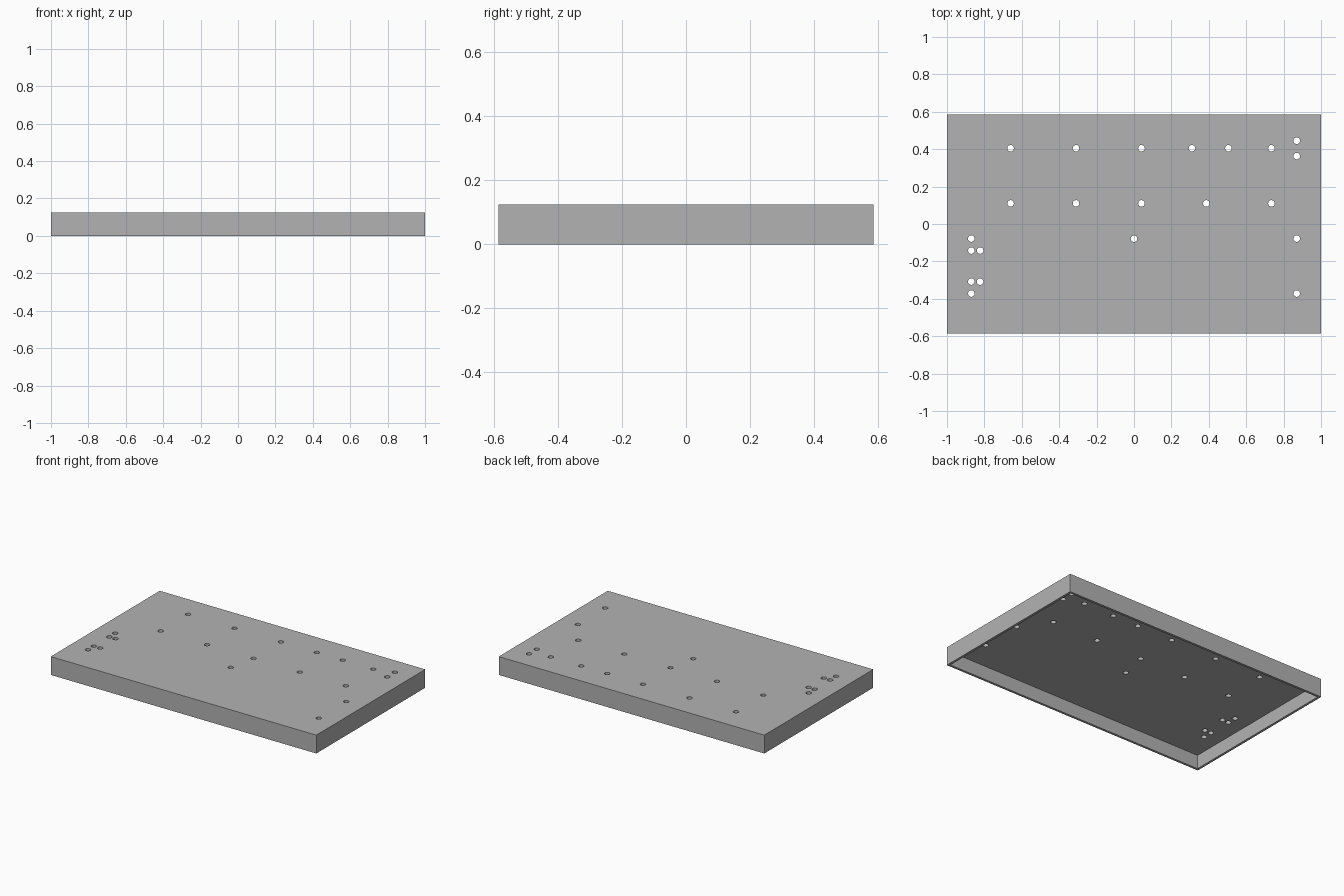
import bpy
import bmesh
from mathutils import Matrix, Vector

LENGTH, DEPTH, HEIGHT = 2.0, 1.172, 0.125
WALL, PANEL = 0.016, 0.032
HOLE_RADIUS = 0.0175

if "Cube" in bpy.data.objects:
    bpy.data.objects.remove(bpy.data.objects["Cube"], do_unlink=True)

grey = bpy.data.materials.new("plain grey")
grey.use_nodes = True
grey.diffuse_color = (0.45, 0.45, 0.45, 1)
grey.node_tree.nodes["Principled BSDF"].inputs["Base Color"].default_value = grey.diffuse_color


def make_object(name, bm):
    mesh = bpy.data.meshes.new(name)
    bm.to_mesh(mesh)
    bm.free()
    mesh.materials.append(grey)
    obj = bpy.data.objects.new(name, mesh)
    bpy.context.collection.objects.link(obj)
    return obj


# Open-bottomed case: a box whose underside is inset and pushed up
bm = bmesh.new()
bmesh.ops.create_cube(bm, size=1, matrix=Matrix.Translation((0, 0, HEIGHT / 2))
                      @ Matrix.Diagonal((LENGTH, DEPTH, HEIGHT, 1)))
bm.normal_update()
underside = min(bm.faces, key=lambda f: f.calc_center_median().z)
bmesh.ops.inset_region(bm, faces=[underside], thickness=WALL, use_even_offset=True)
cavity = bmesh.ops.extrude_face_region(bm, geom=[underside])
bmesh.ops.translate(bm, vec=Vector((0, 0, HEIGHT - PANEL)),
                    verts=[v for v in cavity["geom"] if isinstance(v, bmesh.types.BMVert)])
if underside.is_valid:
    bmesh.ops.delete(bm, geom=[underside], context='FACES_ONLY')
bmesh.ops.recalc_face_normals(bm, faces=bm.faces)
case = make_object("case", bm)

# Mounting holes, grouped as rows: y, then the x of each hole
hole_rows = [
    (0.445, [0.87]),
    (0.405, [-0.66, -0.31, 0.04, 0.31, 0.505, 0.735]),
    (0.363, [0.87]),
    (0.11, [-0.66, -0.31, 0.04, 0.387, 0.735]),
    (-0.078, [-0.87, 0, 0.87]),
    (-0.142, [-0.87, -0.823]),
    (-0.308, [-0.87, -0.823]),
    (-0.372, [-0.87, 0.87]),
]
bm = bmesh.new()
for y, xs in hole_rows:
    for x in xs:
        bmesh.ops.create_cone(bm, cap_ends=True, segments=24, radius1=HOLE_RADIUS,
                              radius2=HOLE_RADIUS, depth=PANEL * 2,
                              matrix=Matrix.Translation((x, y, HEIGHT - PANEL / 2)))
cutter = make_object("hole_cutter", bm)
cutter.hide_render = True

# Cut the holes through the top panel
cut = case.modifiers.new("holes", 'BOOLEAN')
cut.operation = 'DIFFERENCE'
cut.solver = 'EXACT'
cut.object = cutter
bpy.context.view_layer.objects.active = case
case.select_set(True)
bpy.ops.object.modifier_apply(modifier=cut.name)
bpy.data.objects.remove(cutter, do_unlink=True)
bpy.ops.object.shade_smooth_by_angle()
